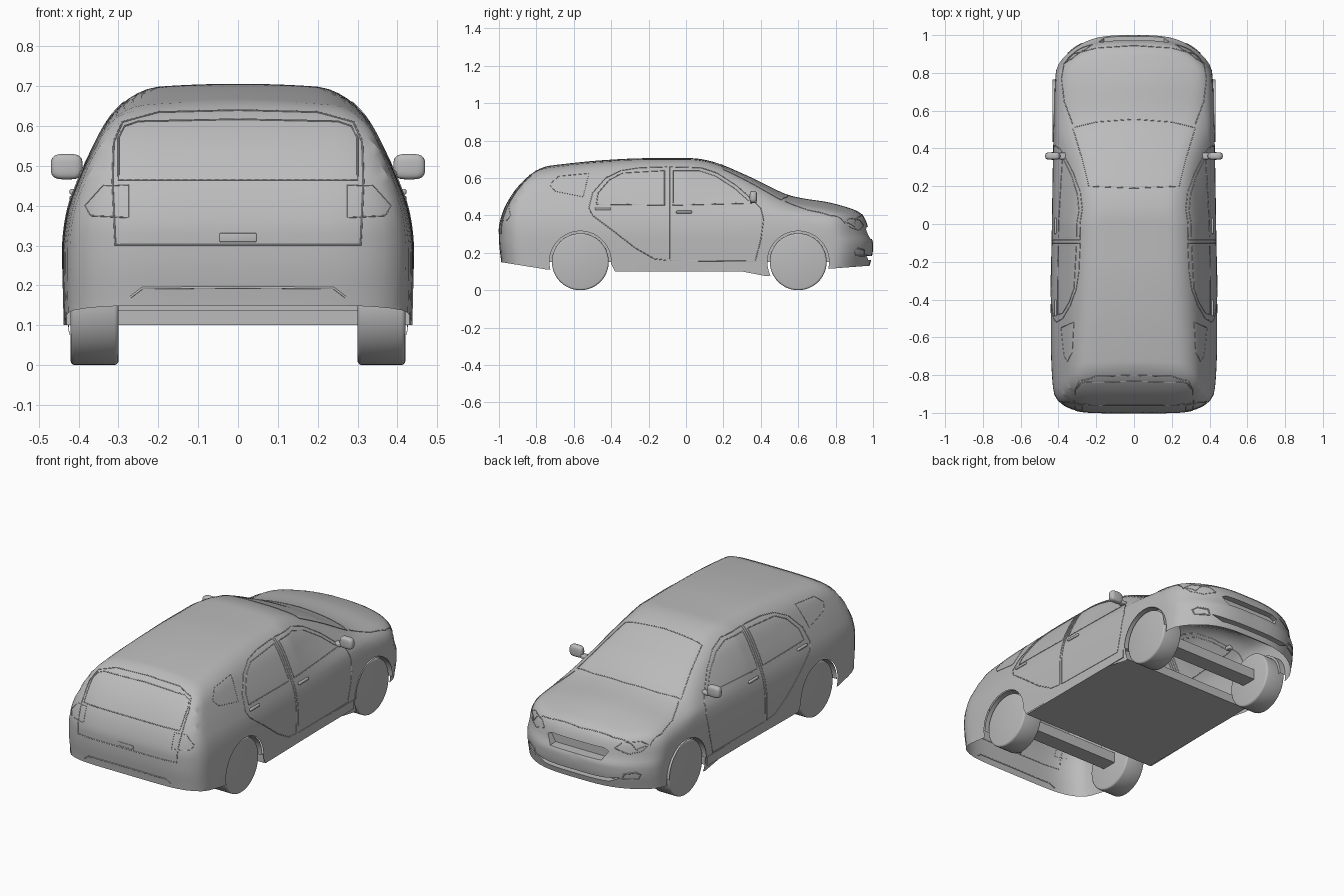
import bpy, bmesh, math
from mathutils import Vector

if "Cube" in bpy.data.objects:
    bpy.data.objects.remove(bpy.data.objects["Cube"])


# ---------- helpers ----------
def table(pts, n=400):
    """Smooth curve through (t, value) points, returned as a fast lookup."""
    t, v = zip(*pts)
    slope = [(v[i + 1] - v[i]) / (t[i + 1] - t[i]) for i in range(len(t) - 1)]
    tan = [slope[0]] + [(a + b) / 2 if a * b > 0 else 0 for a, b in zip(slope, slope[1:])] + [slope[-1]]
    lo, hi, vals, i = t[0], t[-1], [], 0
    for j in range(n + 1):
        q = lo + (hi - lo) * j / n
        while i < len(t) - 2 and q > t[i + 1]:
            i += 1
        h = t[i + 1] - t[i]
        s = (q - t[i]) / h
        vals.append((2*s**3 - 3*s*s + 1) * v[i] + (s**3 - 2*s*s + s) * h * tan[i]
                    + (3*s*s - 2*s**3) * v[i + 1] + (s**3 - s*s) * h * tan[i + 1])

    def look(q):
        u = min(max((q - lo) / (hi - lo), 0), 0.99999) * n
        k = int(u)
        return vals[k] + (vals[k + 1] - vals[k]) * (u - k)
    return look


def smax(a, b, k):
    h = max(k - abs(a - b), 0) / k
    return max(a, b) + h * h * k / 4


grey = bpy.data.materials.new("mid_grey")
grey.diffuse_color = (.5, .5, .5, 1)
grey.use_nodes = True
grey.node_tree.nodes["Principled BSDF"].inputs["Base Color"].default_value = grey.diffuse_color


def new_object(name, bm):
    me = bpy.data.meshes.new(name)
    bmesh.ops.recalc_face_normals(bm, faces=bm.faces)
    bm.to_mesh(me)
    bm.free()
    me.materials.append(grey)
    ob = bpy.data.objects.new(name, me)
    bpy.context.collection.objects.link(ob)
    return ob


def smooth(ob, angle=35):
    bpy.ops.object.select_all(action='DESELECT')
    ob.select_set(True)
    bpy.context.view_layer.objects.active = ob
    bpy.ops.object.shade_smooth_by_angle(angle=math.radians(angle))


def prism(name, pts, axis, a, b):
    bm = bmesh.new()
    put = (lambda p, d: (d, p[0], p[1])) if axis == 'x' else (lambda p, d: (p[0], d, p[1]))
    lo, hi = ([bm.verts.new(put(p, d)) for p in pts] for d in (a, b))
    bm.faces.new(lo)
    bm.faces.new(hi)
    for i in range(len(pts)):
        j = (i + 1) % len(pts)
        bm.faces.new((lo[i], lo[j], hi[j], hi[i]))
    return new_object(name, bm)


def box(name, loc, size, bevel=0.0):
    bm = bmesh.new()
    bmesh.ops.create_cube(bm, size=1)
    bmesh.ops.scale(bm, vec=size, verts=bm.verts)
    bmesh.ops.translate(bm, vec=loc, verts=bm.verts)
    if bevel:
        bmesh.ops.bevel(bm, geom=bm.edges[:], offset=bevel, segments=4, profile=0.5, affect='EDGES')
    ob = new_object(name, bm)
    smooth(ob)


def pod(name, loc, size):
    """Soft rounded block."""
    bm = bmesh.new()
    bmesh.ops.create_uvsphere(bm, u_segments=24, v_segments=16, radius=1)
    for v in bm.verts:
        v.co = [o + math.copysign(abs(c) ** .6, c) * s / 2 for o, c, s in zip(loc, v.co, size)]
    smooth(new_object(name, bm), 60)


# ---------- body surface: side profile, plan taper and cross-section blended ----------
top = table([(-1, .63), (-.8, .656), (-.67, .673), (-.46, .694), (-.19, .706), (.02, .706), (.14, .688),
             (.34, .607), (.54, .512), (.6, .496), (.77, .468), (.88, .437), (.96, .405), (1, .38)])
width = table([(0, .435), (.1, .438), (.25, .441), (.32, .439), (.4, .425), (.45, .407), (.5, .386),
               (.55, .362), (.6, .336), (.65, .302), (.7, .26)])
taper = table([(-1, .94), (-.8, .985), (-.5, 1), (0, .985), (.4, .97), (.6, .96), (.8, .94), (1, .88)])
rear = table([(.0, .98), (.15, .988), (.25, .999), (.33, 1), (.4, .986), (.47, .956), (.575, .88),
              (.645, .795), (.7, .7)])
nose = table([(.0, .97), (.12, .98), (.2, .998), (.25, 1), (.3, .982), (.36, .966), (.42, .94), (.5, .9)])


def field(x, y, z):
    x = abs(x)
    ahead = min(max(y / .5, 0), 1)
    side = x - width(z) * taper(y) + .35 * max(z - .42, 0) * ahead
    roof = z - top(y) + (.18 + .17 * ahead) * x * x
    ends = max(y - nose(z) + .15 * (x / .4) ** 3.3, -y - rear(z) + .06 * (x / .4) ** 6)
    return max(smax(smax(side, roof, .065), ends, .03), .02 - z)


def cast(origin, d):
    lo, hi = 0.0, 1.2
    for _ in range(20):
        m = (lo + hi) / 2
        if field(origin[0] + d[0]*m, origin[1] + d[1]*m, origin[2] + d[2]*m) < 0:
            lo = m
        else:
            hi = m
    return Vector(origin) + Vector(d) * lo


def make_body():
    fan, mid, ring_n = 18, 88, 112
    stations = [(-.75, -math.pi / 2 * (1 - i / fan)) for i in range(1, fan)]
    stations += [(-.75 + 1.45 * i / mid, 0) for i in range(mid + 1)]
    stations += [(.7, math.pi / 2 * i / fan) for i in range(1, fan)]
    bm = bmesh.new()
    rings = []
    for y, phi in stations:
        c, s = math.cos(phi), math.sin(phi)
        rings.append([bm.verts.new(cast((0, y, .28), (c * math.cos(a), s, c * math.sin(a))))
                      for a in (2 * math.pi * i / ring_n for i in range(ring_n))])
    for r, q in zip(rings, rings[1:]):
        for i in range(ring_n):
            j = (i + 1) % ring_n
            bm.faces.new((r[i], r[j], q[j], q[i]))
    for r, y, d in ((rings[0], -.75, -1), (rings[-1], .7, 1)):
        pole = bm.verts.new(cast((0, y, .28), (0, d, 0)))
        for i in range(ring_n):
            bm.faces.new((r[i], r[(i + 1) % ring_n], pole))
    return new_object("body_shell", bm)


body = make_body()
AXLES, ARCH = (-.565, .60), .165

# underside, wheel arches and front openings cut out of the body
cutters = [prism("under_cutter", [(-1.1, -.2), (-1.1, .168), (-.74, .11), (-.56, .11), (-.4, .14), (-.38, .10),
                                  (.3, .10), (.43, .075), (.6, .1), (.77, .115), (1.1, .14), (1.1, -.2)],
                 'x', -.7, .7)]
for y in AXLES:
    ring = [(y + ARCH * math.cos(2*math.pi*i/64), .151 + ARCH * math.sin(2*math.pi*i/64)) for i in range(64)]
    cutters.append(prism("arch_cutter", ring, 'x', -.65, .65))
cutters.append(prism("grille_cutter", [(-.19, .325), (-.16, .275), (.16, .275), (.19, .325), (.16, .338),
                                       (-.16, .338)], 'y', .935, 1.2))
cutters.append(prism("intake_cutter", [(-.26, .19), (-.2, .162), (.2, .162), (.26, .19), (.17, .182),
                                       (-.17, .182)], 'y', .935, 1.2))
bpy.context.view_layer.objects.active = body
for c in cutters:
    m = body.modifiers.new("cut", 'BOOLEAN')
    m.operation, m.solver, m.object = 'DIFFERENCE', 'EXACT', c
    bpy.ops.object.modifier_apply(modifier=m.name)
    bpy.data.objects.remove(c)

# hollow the shell: drop the cut faces that lie inside the body
bm = bmesh.new()
bm.from_mesh(body.data)
inner = []
for f in bm.faces:
    p = f.calc_center_bounds()
    if p.y < .92 and field(*p) < -.012:
        inner.append(f)
bmesh.ops.delete(bm, geom=inner, context='FACES')
bm.to_mesh(body.data)
bm.free()
smooth(body, 30)

# ---------- seams and trim lines laid on the body ----------
RAYS = {'side': lambda a, b: ((0, a, b), (1, 0, 0)), 'rear': lambda a, b: ((a, -.5, b), (0, -1, 0)),
        'front': lambda a, b: ((a, .5, b), (0, 1, 0)), 'top': lambda a, b: ((a, b, .3), (0, 0, 1))}


def seam(name, view, pts, closed=False, centred=False, r=.0022):
    """Project a polyline on the body; centred ones run across x=0, others are mirrored."""
    if centred:
        pts = pts + [(-a, b) for a, b in reversed(pts)]
    if closed:
        pts = pts + pts[:1]
    path = []
    for p, q in zip(pts, pts[1:]):
        n = max(1, int(math.dist(p, q) / .02))
        path += [(p[0] + (q[0]-p[0]) * i / n, p[1] + (q[1]-p[1]) * i / n) for i in range(n)]
    path.append(pts[-1])
    hits = [cast(*RAYS[view](*p)) for p in path]
    cu = bpy.data.curves.new(name, 'CURVE')
    cu.dimensions, cu.bevel_depth, cu.bevel_resolution = '3D', r, 1
    cu.materials.append(grey)
    for s in ((1,) if centred else (1, -1)):
        sp = cu.splines.new('POLY')
        sp.points.add(len(hits) - 1)
        for pt, h in zip(sp.points, hits):
            pt.co = (h.x * s, h.y, h.z, 1)
    bpy.context.collection.objects.link(bpy.data.objects.new(name, cu))


seam("front_door_seam", 'side', [(-.085, .66), (-.085, .158), (.37, .155), (.4, .27), (.415, .38), (.4, .44),
                                 (.36, .48), (.27, .56), (.17, .625), (.08, .655)], closed=True)
seam("rear_door_seam", 'side', [(-.1, .66), (-.1, .16), (-.17, .168), (-.27, .225), (-.38, .31), (-.5, .4),
                                (-.52, .44), (-.5, .52), (-.43, .6), (-.35, .64), (-.25, .655)], closed=True)
seam("front_window_frame", 'side', [(-.07, .64), (-.07, .455), (.35, .465), (.26, .545), (.16, .61), (.07, .64)],
     closed=True)
seam("rear_window_frame", 'side', [(-.115, .64), (-.115, .455), (-.48, .46), (-.47, .52), (-.41, .59),
                                   (-.34, .627)], closed=True)
seam("quarter_window_frame", 'side', [(-.55, .5), (-.7, .53), (-.73, .565), (-.68, .61), (-.52, .625)], closed=True,
     r=.0015)
seam("windshield_frame", 'top', [(0, .555), (.2, .54), (.325, .51), (.28, .36), (.24, .2), (0, .19)],
     closed=True, centred=True)
seam("hood_seam", 'top', [(.325, .53), (.37, .65), (.385, .77), (.37, .85), (.32, .9), (.2, .932), (0, .945)],
     centred=True)
seam("rear_glass_frame", 'rear', [(0, .465), (.3, .465), (.3, .57), (.285, .6), (.25, .612), (0, .617)],
     closed=True, centred=True)
seam("hatch_seam", 'rear', [(0, .302), (.308, .302), (.315, .46), (.312, .56), (.29, .61), (.2, .635), (0, .64)],
     closed=True, centred=True)
seam("bumper_step", 'rear', [(.27, .17), (.24, .193), (0, .195)], centred=True, r=.003)
seam("tail_light_frame", 'rear', [(.275, .37), (.275, .452), (.34, .45), (.385, .4), (.37, .375)], closed=True, r=.0015)
seam("headlight_frame", 'front', [(.22, .345), (.29, .32), (.345, .335), (.365, .365), (.33, .385), (.25, .375)],
     closed=True)
seam("fog_lamp_frame", 'front', [(.27, .185), (.34, .185), (.35, .21), (.33, .225), (.28, .215)], closed=True, r=.004)

# ---------- chassis, wheels and wheel-arch liners ----------
box("floor_panel", (0, .02, .125), (.86, .8, .05))
for y, label in zip(AXLES, ("rear", "front")):
    box(label + "_axle_beam", (0, y, .165), (.62, .09, .06))
    for s in (-1, 1):
        bm = bmesh.new()
        bmesh.ops.create_cone(bm, cap_ends=True, segments=48, radius1=.152, radius2=.152, depth=.12)
        rims = [e for e in bm.edges if abs(e.verts[0].co.z - e.verts[1].co.z) < 1e-4]
        bmesh.ops.bevel(bm, geom=rims, offset=.01, segments=3, profile=.5, affect='EDGES')
        for v in bm.verts:
            v.co = (v.co.z + s * .36, v.co.x + y, v.co.y + .152)
        smooth(new_object(label + "_wheel", bm))
        bm = bmesh.new()
        arcs = [[bm.verts.new((s * x, y + r * math.cos(math.pi*i/32), .151 + r * math.sin(math.pi*i/32)))
                 for i in range(33)] for x, r in ((.432, ARCH), (.38, ARCH), (.38, .145))]
        for p, q in zip(arcs, arcs[1:]):
            for i in range(32):
                bm.faces.new((p[i], p[i + 1], q[i + 1], q[i]))
        smooth(new_object(label + "_arch_liner", bm))

# ---------- mirrors, handles, hatch grip ----------
for s in (-1, 1):
    pod("side_mirror", (s * .43, .36, .498), (.08, .04, .064))
    box("mirror_stalk", (s * .375, .36, .478), (.05, .035, .02), .006)
    for y, z in ((-.445, .435), (-.01, .418)):
        p = cast((0, y, z), (1, 0, 0))
        box("door_handle", (s * (p.x + .003), y, z), (.014, .085, .014), .005)
grip = cast((0, -.5, .32), (0, -1, 0))
box("hatch_grip", (0, grip.y + .003, .32), (.094, .012, .022), .003)
